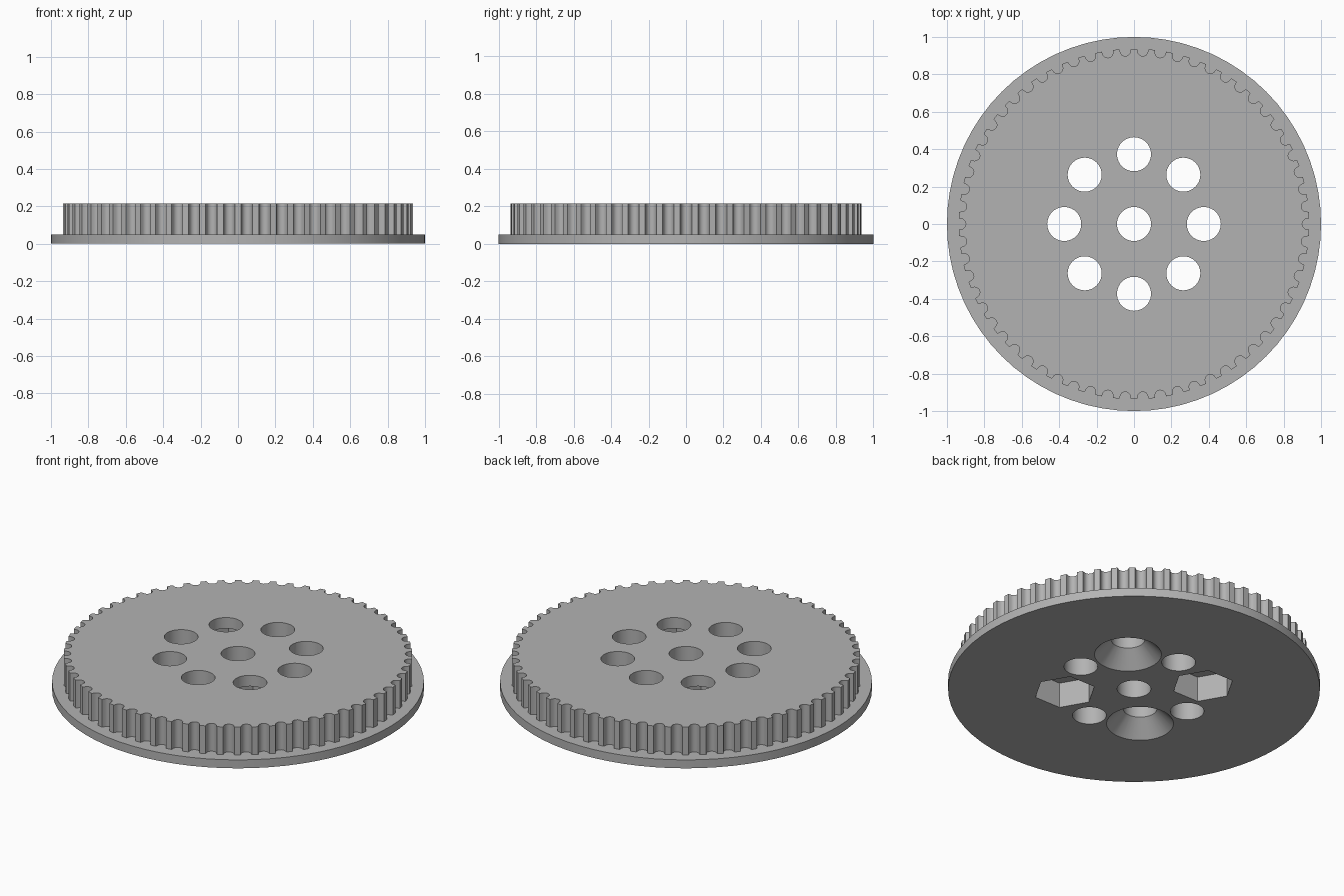
import bpy, bmesh
from math import sin, cos, pi, radians

TEETH = 62
CREST_R = 0.937      # tooth tip radius
GROOVE_R = 0.028     # radius of the round groove floor
GROOVE_C = 0.927     # distance of groove centre from the axis
HOLE_R, RING_R = 0.091, 0.373
TOP, FLANGE_TOP = 0.215, 0.05

old = bpy.data.objects.get("Cube")
if old:
    bpy.data.objects.remove(old, do_unlink=True)

grey = bpy.data.materials.new("plain grey")
grey.use_nodes = True
colour = (0.45, 0.45, 0.45, 1)
grey.diffuse_color = colour
grey.node_tree.nodes["Principled BSDF"].inputs["Base Color"].default_value = colour


def ring(r, n, phase=0.0):
    return [(r * cos(phase + 2 * pi * i / n), r * sin(phase + 2 * pi * i / n)) for i in range(n)]


def prism(name, low, high, z0, z1, at=(0, 0)):
    """Solid between two outlines with equal point counts."""
    bm = bmesh.new()
    a = [bm.verts.new((x + at[0], y + at[1], z0)) for x, y in low]
    b = [bm.verts.new((x + at[0], y + at[1], z1)) for x, y in high]
    n = len(a)
    bm.faces.new(a[::-1])
    bm.faces.new(b)
    for i in range(n):
        j = (i + 1) % n
        bm.faces.new((a[i], a[j], b[j], b[i]))
    mesh = bpy.data.meshes.new(name)
    bm.to_mesh(mesh)
    bm.free()
    mesh.materials.append(grey)
    obj = bpy.data.objects.new(name, mesh)
    bpy.context.collection.objects.link(obj)
    return obj


def combine(body, tool, operation):
    mod = body.modifiers.new("combine", "BOOLEAN")
    mod.object, mod.operation, mod.solver = tool, operation, "EXACT"
    bpy.context.view_layer.objects.active = body
    bpy.ops.object.modifier_apply(modifier=mod.name)
    bpy.data.objects.remove(tool, do_unlink=True)


# Toothed outline: crests joined by round grooves
outline = []
for t in range(TEETH):
    a = 2 * pi * t / TEETH
    half = 0.031 / CREST_R
    outline.append((CREST_R * cos(a - half), CREST_R * sin(a - half)))
    for k in range(9):
        b = pi / 2 + pi * k / 8
        # local groove point: u outward, v sideways
        u, v = GROOVE_C + GROOVE_R * cos(b), -GROOVE_R * sin(b)
        outline.append((u * cos(a) - v * sin(a), u * sin(a) + v * cos(a)))
    outline.append((CREST_R * cos(a + half), CREST_R * sin(a + half)))

# Flange and toothed rim as one body
pulley = prism("toothed_pulley", ring(1, 72), ring(1, 72), 0, FLANGE_TOP)
rim = prism("toothed_rim", outline, outline, FLANGE_TOP / 2, TOP)
combine(pulley, rim, "UNION")

# Centre hole and ring of eight through holes
places = [(0, 0)] + ring(RING_R, 8)
for p in places:
    circle = ring(HOLE_R, 40)
    combine(pulley, prism("hole_cutter", circle, circle, -0.1, 0.3, p), "DIFFERENCE")

# Underside: countersinks on one diagonal, hexagonal nut pockets on the other
for side in (1, -1):
    d = side * RING_R * sin(radians(45))
    cone = prism("countersink_cutter", ring(0.19, 40), ring(HOLE_R, 40), -0.01, 0.092, (d, d))
    combine(pulley, cone, "DIFFERENCE")
    hexagon = ring(0.168, 6)
    pocket = prism("nut_pocket_cutter", hexagon, hexagon, -0.1, 0.15, (d, -d))
    combine(pulley, pocket, "DIFFERENCE")

# Smooth round walls, crisp edges
bpy.ops.object.select_all(action="DESELECT")
pulley.select_set(True)
bpy.context.view_layer.objects.active = pulley
bpy.ops.object.shade_smooth_by_angle(angle=radians(30))
